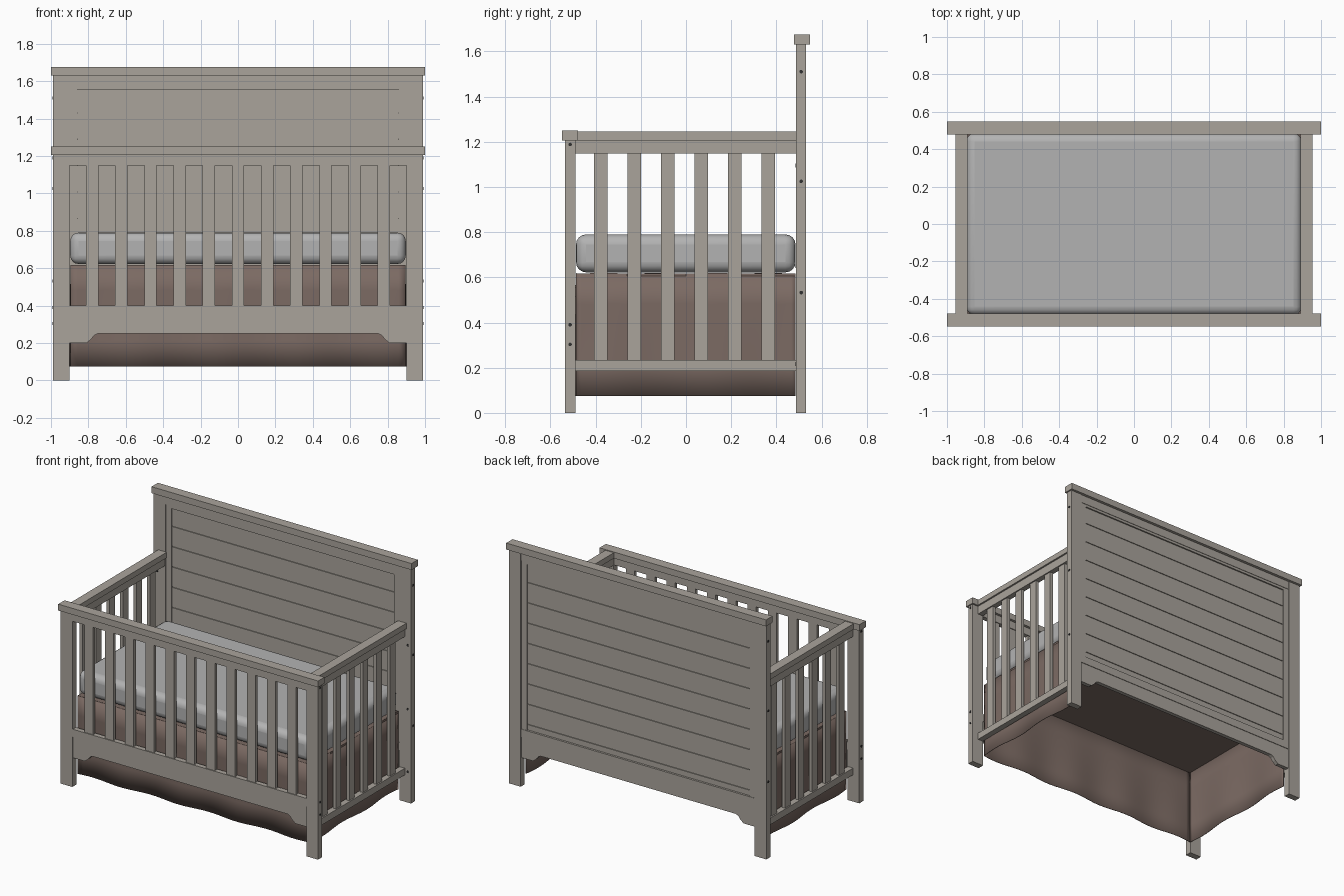
import bpy, bmesh, math

if "Cube" in bpy.data.objects:
    bpy.data.objects.remove(bpy.data.objects["Cube"])


def material(name, rgb):
    m = bpy.data.materials.new(name)
    m.diffuse_color = (*rgb, 1)
    m.use_nodes = True
    m.node_tree.nodes["Principled BSDF"].inputs["Base Color"].default_value = m.diffuse_color
    return m


WOOD = material("taupe wood", (0.40, 0.37, 0.33))
CLOTH = material("brown cloth", (0.20, 0.145, 0.125))
SHEET = material("grey sheet", (0.45, 0.45, 0.45))
DARK = material("dark metal", (0.03, 0.03, 0.03))


def finish(name, bm, mat):
    bmesh.ops.recalc_face_normals(bm, faces=bm.faces)
    me = bpy.data.meshes.new(name)
    bm.to_mesh(me)
    bm.free()
    me.materials.append(mat)
    ob = bpy.data.objects.new(name, me)
    bpy.context.collection.objects.link(ob)
    return ob


def box(name, x, y, z, mat=WOOD):
    """Box from (min, max) pairs."""
    bm = bmesh.new()
    bmesh.ops.create_cube(bm, size=1)
    for v in bm.verts:
        for i, (a, b) in enumerate((x, y, z)):
            v.co[i] = (a + b) / 2 + v.co[i] * (b - a)
    return finish(name, bm, mat)


def pair(name, x, y, z):
    """The same box on the right and on the left."""
    box(name + "_right", x, y, z)
    box(name + "_left", (-x[1], -x[0]), y, z)


def extrude_y(name, outline, y0, y1):
    """Solid from an (x, z) outline."""
    bm = bmesh.new()
    f = bm.faces.new([bm.verts.new((x, y0, z)) for x, z in outline])
    ext = bmesh.ops.extrude_face_region(bm, geom=[f])["geom"]
    for v in ext:
        if isinstance(v, bmesh.types.BMVert):
            v.co.y = y1
    return finish(name, bm, WOOD)


def screw(name, loc, axis):
    rot = (0, math.pi / 2, 0) if axis == "x" else (math.pi / 2, 0, 0)
    bpy.ops.mesh.primitive_cylinder_add(vertices=12, radius=0.008, depth=0.006,
                                        location=loc, rotation=rot)
    ob = bpy.context.object
    ob.name = name
    ob.data.materials.append(DARK)


# Posts
pair("back_post", (0.90, 0.99), (0.487, 0.531), (0, 1.63))
pair("front_post", (0.90, 0.99), (-0.535, -0.49), (0, 1.206))

# Caps on the headboard and the front
box("headboard_cap", (-1, 1), (0.478, 0.548), (1.63, 1.675))
box("front_cap", (-1, 1), (-0.548, -0.478), (1.206, 1.25))

# Front rails and slats
box("front_top_rail", (-0.90, 0.90), (-0.531, -0.496), (1.15, 1.206))
box("front_bottom_rail", (-0.90, 0.90), (-0.531, -0.496), (0.345, 0.40))
for i in range(11):
    c = (i - 5) * 0.156
    box(f"front_slat_{i + 1}", (c - 0.033, c + 0.033), (-0.525, -0.502), (0.40, 1.15))

# Shaped aprons below the bottom rails
half = [(0.75, 0.25), (0.77, 0.24), (0.785, 0.22), (0.81, 0.20), (0.90, 0.20), (0.90, 0.345)]
outline = half + [(-x, z) for x, z in reversed(half)]
extrude_y("front_apron", outline, -0.527, -0.50)
extrude_y("back_apron", outline, 0.496, 0.524)

# Headboard frame
box("headboard_top_rail", (-0.90, 0.90), (0.490, 0.528), (1.572, 1.63))
box("headboard_bottom_rail", (-0.90, 0.90), (0.490, 0.528), (0.345, 0.40))
pair("headboard_stile", (0.857, 0.90), (0.493, 0.525), (0.40, 1.572))
box("headboard_trim", (-0.857, 0.857), (0.493, 0.525), (1.555, 1.572))

# Headboard planks with grooves over a thin backing
box("headboard_backing", (-0.857, 0.857), (0.507, 0.513), (0.40, 1.555))
edges = [1.555] + [1.43 - 0.141 * k for k in range(8)] + [0.40]
for i, (top, bottom) in enumerate(zip(edges, edges[1:])):
    box(f"headboard_plank_{i + 1}", (-0.857, 0.857), (0.501, 0.519),
        (bottom + 0.003, top - 0.003))

# Side rails and slats
pair("side_cap", (0.89, 0.955), (-0.478, 0.487), (1.206, 1.245))
pair("side_top_rail", (0.902, 0.943), (-0.49, 0.487), (1.148, 1.206))
pair("side_bottom_rail", (0.902, 0.943), (-0.49, 0.487), (0.186, 0.233))
for i in range(6):
    c = -0.378 + i * 0.1485
    pair(f"side_slat_{i + 1}", (0.911, 0.934), (c - 0.03, c + 0.03), (0.233, 1.148))

# Mattress support and mattress
box("mattress_support", (-0.895, 0.895), (-0.485, 0.485), (0.605, 0.618), CLOTH)
mattress = box("mattress", (-0.897, 0.897), (-0.487, 0.485), (0.622, 0.79), SHEET)
bev = mattress.modifiers.new("soft edges", "BEVEL")
bev.width = 0.045
bev.segments = 4
for p in mattress.data.polygons:
    p.use_smooth = True
bpy.context.view_layer.objects.active = mattress
mattress.select_set(True)
bpy.ops.object.shade_smooth_by_angle(angle=math.radians(40))

# Cloth skirt panels on the front and both sides, waving toward the hem


def skirt(name, start, end, normal, waves):
    bm = bmesh.new()
    cols, rows = 48, 4
    grid = []
    for i in range(cols + 1):
        t = i / cols
        line = []
        for j in range(rows + 1):
            s = j / rows
            d = 0.010 * s * math.sin(2 * math.pi * waves * t)
            line.append(bm.verts.new((start[0] + (end[0] - start[0]) * t + normal[0] * d,
                                      start[1] + (end[1] - start[1]) * t + normal[1] * d,
                                      0.618 - 0.543 * s)))
        grid.append(line)
    for a, b in zip(grid, grid[1:]):
        for j in range(rows):
            bm.faces.new((a[j], b[j], b[j + 1], a[j + 1]))
    for f in bm.faces:
        f.smooth = True
    ob = finish(name, bm, CLOTH)
    sol = ob.modifiers.new("cloth thickness", "SOLIDIFY")
    sol.thickness = 0.004
    sol.offset = 0


skirt("front_skirt", (-0.895, -0.485), (0.895, -0.485), (0, 1), 4)
skirt("right_skirt", (0.893, -0.485), (0.893, 0.485), (1, 0), 2)
skirt("left_skirt", (-0.893, -0.485), (-0.893, 0.485), (-1, 0), 2)

# Screw heads on the posts
for side in (-1, 1):
    for z in (1.51, 1.025, 0.532):
        screw("back_post_screw", (side * 0.99, 0.51, z), "x")
    for z in (1.188, 0.39, 0.303):
        screw("front_post_screw", (side * 0.99, -0.513, z), "x")
    for z in (1.095, 0.65, 0.215):
        screw("inner_post_screw", (side * 0.965, 0.487, z), "y")
